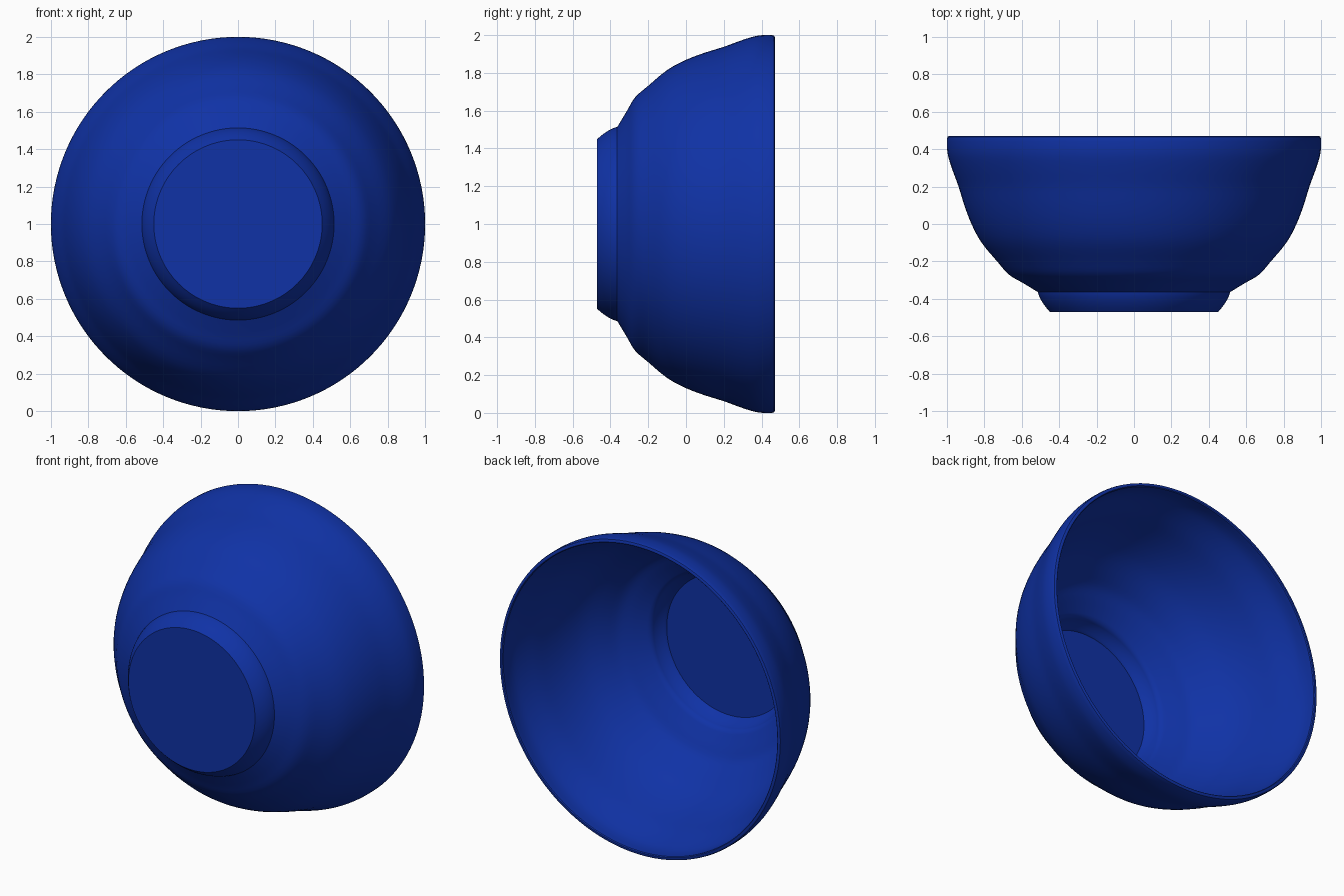
import bpy, bmesh, math
from mathutils import Vector

if "Cube" in bpy.data.objects:
    bpy.data.objects.remove(bpy.data.objects["Cube"])

SEGMENTS = 128
WALL = 0.025

# Outer profile as (radius, y): foot ring, then the rippled wall up to the lip
foot = [(0.45, -0.47), (0.475, -0.44), (0.495, -0.41), (0.508, -0.383), (0.514, -0.364)]
wall = [(0.514, -0.364), (0.55, -0.342), (0.60, -0.312), (0.67, -0.27), (0.73, -0.202),
        (0.815, -0.10), (0.869, 0.0), (0.907, 0.10), (0.938, 0.20), (0.971, 0.29),
        (0.993, 0.36), (1.0, 0.41), (1.0, 0.455)]


def smooth_curve(pts, steps=3):
    """Catmull-Rom curve through the points."""
    p = [Vector(q) for q in pts]
    p = [2 * p[0] - p[1]] + p + [2 * p[-1] - p[-2]]
    out = []
    for i in range(1, len(p) - 2):
        a, b, c, d = p[i - 1:i + 3]
        for s in range(steps):
            t = s / steps
            out.append(0.5 * (2 * b + (c - a) * t + (2 * a - 5 * b + 4 * c - d) * t * t
                              + (3 * b - a - 3 * c + d) * t ** 3))
    return out + [p[-2]]


def offset_inward(pts, dist):
    """Shift the profile toward the inside of the bowl."""
    out = []
    for i, q in enumerate(pts):
        d = (pts[min(i + 1, len(pts) - 1)] - pts[max(i - 1, 0)]).normalized()
        out.append(q + Vector((-d.y, d.x)) * dist)
    return out


outer = smooth_curve(foot)[:-1] + smooth_curve(wall)
inner = [q for q in offset_inward(outer, WALL) if -0.435 < q.y < 0.45]
lip = [Vector((0.997, 0.466)), Vector((0.99, 0.47)), Vector((0.98, 0.47)), Vector((0.975, 0.465))]
floor = [Vector((0.445, -0.44))]
profile = outer + lip + inner[::-1] + floor

# Revolve the profile around the y axis at height 1
bm = bmesh.new()
rings = []
for q in profile:
    rings.append([bm.verts.new((q.x * math.cos(a), q.y, 1 + q.x * math.sin(a)))
                  for a in (2 * math.pi * k / SEGMENTS for k in range(SEGMENTS))])
for r0, r1 in zip(rings, rings[1:]):
    for k in range(SEGMENTS):
        n = (k + 1) % SEGMENTS
        bm.faces.new((r0[k], r0[n], r1[n], r1[k]))
bm.faces.new(rings[0])    # underside of the foot
bm.faces.new(rings[-1])   # inner floor
bmesh.ops.recalc_face_normals(bm, faces=bm.faces)
mesh = bpy.data.meshes.new("bowl")
bm.to_mesh(mesh)
bm.free()

bowl = bpy.data.objects.new("bowl", mesh)
bpy.context.collection.objects.link(bowl)

# Single glaze colour
mat = bpy.data.materials.new("deep blue")
mat.diffuse_color = (0.005, 0.032, 0.38, 1)
mat.use_nodes = True
mat.node_tree.nodes["Principled BSDF"].inputs["Base Color"].default_value = mat.diffuse_color
mesh.materials.append(mat)

bpy.context.view_layer.objects.active = bowl
bowl.select_set(True)
bpy.ops.object.shade_smooth_by_angle(angle=math.radians(35))
